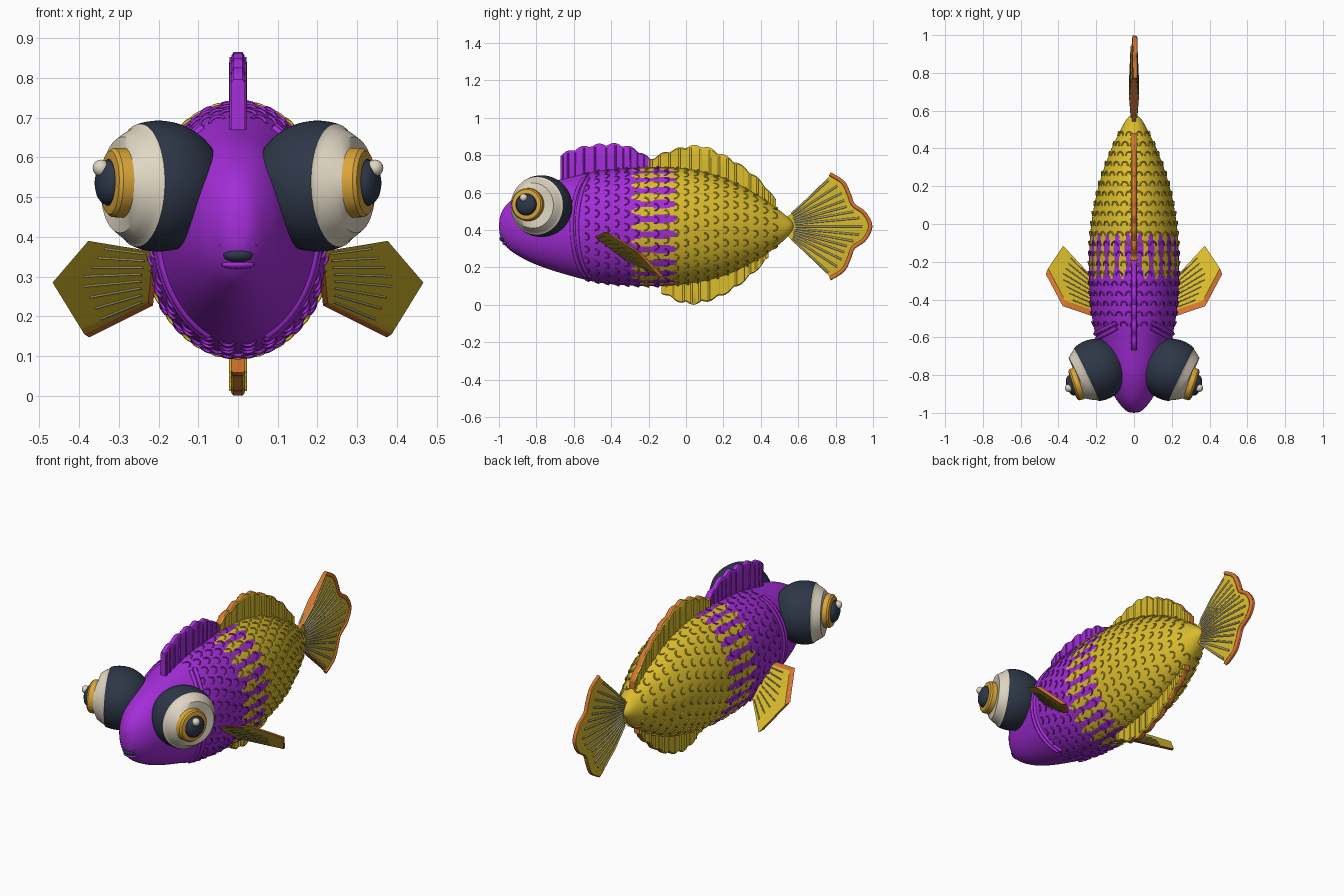
import bpy, bmesh
from math import sin, cos, pi, radians
from mathutils import Vector, Matrix

if "Cube" in bpy.data.objects:
    bpy.data.objects.remove(bpy.data.objects["Cube"])


def material(name, *rgb):
    m = bpy.data.materials.new(name)
    m.use_nodes = True
    m.diffuse_color = (*rgb, 1)
    m.node_tree.nodes["Principled BSDF"].inputs["Base Color"].default_value = (*rgb, 1)
    return m


PURPLE = material("purple", .37, .026, .69)
YELLOW = material("yellow", .71, .51, .026)
ORANGE = material("orange", .67, .18, .03)
NAVY = material("navy", .027, .038, .065)
CREAM = material("cream", .75, .68, .55)
GOLD = material("gold", .7, .38, .04)
TAN = material("rib tan", .38, .33, .15)


def build(name, verts, faces, mats, idx=None):
    me = bpy.data.meshes.new(name)
    me.from_pydata([tuple(v) for v in verts], [], faces)
    for m in mats:
        me.materials.append(m)
    if idx:
        me.polygons.foreach_set("material_index", idx)
    bm = bmesh.new()
    bm.from_mesh(me)
    bmesh.ops.remove_doubles(bm, verts=bm.verts, dist=1e-5)
    bmesh.ops.recalc_face_normals(bm, faces=bm.faces)
    bm.to_mesh(me)
    bm.free()
    me.polygons.foreach_set("use_smooth", [True] * len(me.polygons))
    me.set_sharp_from_angle(angle=radians(35))
    bpy.context.collection.objects.link(bpy.data.objects.new(name, me))


def tubes(name, paths, radius, mat):
    cu = bpy.data.curves.new(name, "CURVE")
    cu.dimensions = "3D"
    cu.bevel_depth, cu.bevel_resolution, cu.use_fill_caps = radius, 1, True
    for path in paths:
        sp = cu.splines.new("POLY")
        sp.points.add(len(path) - 1)
        for pt, co in zip(sp.points, path):
            pt.co = (*co, 1)
    cu.materials.append(mat)
    bpy.context.collection.objects.link(bpy.data.objects.new(name, cu))


def ball(name, loc, size, mat):
    bm = bmesh.new()
    bmesh.ops.create_uvsphere(bm, u_segments=24, v_segments=14, radius=1,
                              matrix=Matrix.LocRotScale(Vector(loc), None, Vector(size)))
    verts = [v.co.copy() for v in bm.verts]
    faces = [[v.index for v in f.verts] for f in bm.faces]
    bm.free()
    build(name, verts, faces, [mat])


def spline(pts, u):
    """Smooth curve through control tuples, u counted in points."""
    n = len(pts) - 1
    i = min(int(u), n - 1)
    t = u - i
    a, b, c, d = (Vector(pts[min(max(k, 0), n)]) for k in range(i - 1, i + 3))
    return b + .5 * t * (c - a + t * (2 * a - 5 * b + 4 * c - d + t * (3 * (b - c) + d - a)))


# Body sections: y, top, bottom, half width
SECTIONS = [(-1, .42, .42, 0), (-.992, .48, .365, .035), (-.96, .535, .31, .07),
            (-.9, .585, .265, .11), (-.8, .635, .215, .15), (-.65, .675, .165, .19),
            (-.45, .718, .117, .228), (-.2, .735, .1, .238), (0, .728, .112, .226),
            (.2, .68, .155, .188), (.38, .59, .24, .127), (.5, .505, .325, .07),
            (.56, .455, .385, .035), (.58, .42, .42, 0)]
LAST = len(SECTIONS) - 1


def section_at(y):
    lo, hi = 0, LAST
    for _ in range(24):
        mid = (lo + hi) / 2
        lo, hi = (mid, hi) if spline(SECTIONS, mid)[0] < y else (lo, mid)
    return spline(SECTIONS, lo)


def ring_point(s, a):
    y, top, bot, w = s
    return Vector((w * sin(a), y, (top + bot) / 2 + (top - bot) / 2 * cos(a)))


def skin(y, a):
    return ring_point(section_at(y), a)


def is_yellow(y, a):
    """Interlocking rounded blobs where the two colours meet."""
    d = (y + .17) / .125
    return int(cos(24 * a) + d - .7 * sin(pi * d) > 0)


# Body, purple in front and yellow behind
AROUND, ALONG = 240, LAST * 16
verts, faces, idx = [], [], []
for i in range(ALONG + 1):
    s = spline(SECTIONS, i * LAST / ALONG)
    verts += [ring_point(s, 2 * pi * j / AROUND) for j in range(AROUND)]
for i in range(ALONG):
    y = spline(SECTIONS, (i + .5) * LAST / ALONG)[0]
    for j in range(AROUND):
        k = (j + 1) % AROUND
        faces.append([i * AROUND + j, i * AROUND + k, (i + 1) * AROUND + k, (i + 1) * AROUND + j])
        idx.append(is_yellow(y, 2 * pi * (j + .5) / AROUND))
build("body", verts, faces, [PURPLE, YELLOW], idx)

# Scales: raised U-shaped rear edges in staggered rows
scales = ([], [])
for row in range(20):
    y = -.54 + row * .053
    _, top, bot, w = section_at(y)
    count = max(8, round(pi * (w + (top - bot) / 2) / .062))
    for k in range(count):
        a = 2 * pi * (k + .5 * (row % 2)) / count
        p = skin(y, a)
        back = (skin(y + .01, a) - p).normalized()
        side = (skin(y, a + .01) - p).normalized()
        out = side.cross(back).normalized()
        if out.dot(p - Vector((0, y, (top + bot) / 2))) < 0:
            out.negate()
        arc = []
        for q in range(9):
            t = pi * q / 8
            arc.append(p + side * .019 * cos(t) + back * .023 * sin(t) + out * (.007 * sin(t) - .002))
        scales[is_yellow(y + .02, a)].append(arc)
tubes("front_scales", scales[0], .004, PURPLE)
tubes("rear_scales", scales[1], .004, YELLOW)

# Gill ridges, a pair of lines on each cheek
ridges = []
for sx in (-1, 1):
    for shift in (0, .028):
        ridges.append([skin(-.61 + shift + .06 * ((d - 90) / 65) ** 2, sx * radians(d))
                       for d in range(25, 165, 5)])
tubes("gill_ridges", ridges, .011, PURPLE)


def fin(name, rows, shift, side, rim, rib, rib_step, rib_end=.93, rib_radius=.006,
        taper=(1, 1, 1, .7)):
    """Slab around (base, tip) rows, pushed both ways by shift, with a rim and raised ribs."""
    shift = Vector(shift)
    cols = (0, .5, .95, 1)
    verts, faces, idx = [], [], []
    for b, t in rows:
        for f, h in zip(cols, taper):
            p = Vector(b).lerp(Vector(t), f)
            verts += [p + shift * h, p - shift * h]
    for i in range(len(rows) - 1):
        a, b = 8 * i, 8 * i + 8
        for c in (0, 2, 4):
            for s in (0, 1):
                faces.append([a + c + s, a + c + 2 + s, b + c + 2 + s, b + c + s])
                idx.append(0)
        for c in (0, 6):
            faces.append([a + c, a + c + 1, b + c + 1, b + c])
            idx.append(1)
    for a in (0, 8 * len(rows) - 8):
        for c in (0, 2, 4):
            faces.append([a + c, a + c + 1, a + c + 3, a + c + 2])
            idx.append(1)
    build(name, verts, faces, [side, rim], idx)
    paths = []
    for b, t in rows[rib_step // 2::rib_step]:
        for s in (-1, 1):
            path = []
            for f in (.1, .5, rib_end):
                h = (taper[0] + (taper[1] - taper[0]) * f * 2 if f < .5
                     else taper[1] + (taper[2] - taper[1]) * (f - .5) / .45)
                path.append(Vector(b).lerp(Vector(t), f) + shift * s * h)
            paths.append(path)
    tubes(name + "_ribs", paths, rib_radius, rib)


def edge_rows(edge, top, steps):
    """Rows from inside the body out to a scalloped edge."""
    rows = []
    for i in range(steps + 1):
        y, z = spline(edge, i * (len(edge) - 1) / steps)
        s = section_at(y)
        wave = .016 * (abs(sin(pi * y / .085)) - .6)
        rows.append(((0, y, s[1] - .03), (0, y, z + wave)) if top
                    else ((0, y, s[2] + .03), (0, y, z - wave)))
    return rows


# Back fin in two parts, belly fin
fin("back_fin_front", edge_rows([(-.67, .8), (-.57, .84), (-.4, .86), (-.28, .835), (-.18, .77)], True, 48),
    (.016, 0, 0), PURPLE, PURPLE, PURPLE, 4, rib_radius=.005)
fin("back_fin_rear", edge_rows([(-.2, .775), (-.08, .825), (.07, .85), (.2, .8), (.31, .735),
                                (.41, .65), (.48, .56)], True, 64),
    (.017, 0, 0), YELLOW, ORANGE, YELLOW, 4)
fin("belly_fin", edge_rows([(-.13, .065), (-.02, .013), (.08, .012), (.2, .055), (.3, .12),
                            (.38, .19), (.44, .25)], False, 56),
    (.017, 0, 0), YELLOW, ORANGE, YELLOW, 4)

# Tail fan with a wavy rear edge, trimmed on one side
HALF = [(.78, .28), (.85, .235), (.883, .17), (.905, .115), (.965, .07)]
EDGE = HALF + [(.997, 0)] + [(y, -z) for y, z in reversed(HALF)]
rows = []
for i in range(45):
    y, z = spline(EDGE, i * 10 / 44)
    rows.append(((0, .54, .42 + z * .17), (0, y, .42 + z)))
fin("tail", rows, (.02, 0, 0), YELLOW, ORANGE, TAN, 3, .88, .006, (.5, 1, .55, .4))
tubes("tail_trim", [[Vector(t) + Vector((.007, -.011, 0)) for b, t in rows]], .012, ORANGE)

# Side fins, slanted slabs with an orange rim
for sx, label in ((-1, "right"), (1, "left")):
    shift = Vector((sx * -.006, .015, -.004))
    inner = [Vector((sx * x, y, z)) + shift for x, y, z in ((.214, -.49, .363), (.226, -.318, .235))]
    outer = [Vector((sx * x, y, z)) + shift for x, y, z in
             ((.377, -.435, .39), (.467, -.265, .285), (.387, -.145, .155))]
    rows = []
    for i in range(17):
        u = i / 8
        k = min(int(u), 1)
        rows.append((inner[0].lerp(inner[1], i / 16), outer[k].lerp(outer[k + 1], u - k)))
    fin(label + "_side_fin", rows, shift, YELLOW, ORANGE, TAN, 2, .7, .0035, (1, 1, 1, 1))

# Eyes: rings of (radius, height), the iris turned further outward than the ball
BALL = [(.165 * sin(t), -.165 * cos(t), 0) for t in (radians(d) for d in range(0, 111, 5))]
BALL += [(.15, .06, 1), (.143, .07, 1), (.133, .087, 1), (.121, .104, 1)]
IRIS = [(.084, -.034, 1), (.088, -.036, 2), (.087, -.008, 2), (.08, .001, 2), (.06, .005, 2),
        (.057, .005, 3), (.054, .016, 3), (.043, .026, 3), (.025, .033, 3), (0, .036, 3)]
SEG = 48
for sx, label in ((-1, "right"), (1, "left")):
    centre = Vector((sx * .2, -.773, .528))
    gaze = Vector((sx * .9, -.43, .03)).normalized()
    iris_centre = Vector((sx * .322, -.853, .537))
    iris_gaze = Vector((sx * .95, -.3, .02)).normalized()
    verts, faces, idx = [], [], []
    for rings, mid, axis in ((BALL, centre, gaze), (IRIS, iris_centre, iris_gaze)):
        turn = axis.to_track_quat("Z", "Y")
        for r, h, tint in rings:
            for j in range(SEG):
                t = 2 * pi * j / SEG
                verts.append(mid + turn @ Vector((r * cos(t), r * sin(t), h)))
                idx.append(tint)
    for i in range(len(BALL) + len(IRIS) - 1):
        for j in range(SEG):
            k = (j + 1) % SEG
            faces.append([i * SEG + j, i * SEG + k, (i + 1) * SEG + k, (i + 1) * SEG + j])
    build(label + "_eye", verts, faces, [NAVY, CREAM, GOLD, NAVY], idx[SEG:])
    ball(label + "_eye_glint", iris_centre + iris_gaze * .024 + Vector((0, -.008, .036)),
         (.021,) * 3, CREAM)

# Mouth
ball("upper_lip", (0, -.972, .378), (.05, .02, .011), PURPLE)
ball("lower_lip", (0, -.962, .33), (.042, .02, .011), PURPLE)
ball("mouth", (0, -.972, .354), (.038, .025, .018), NAVY)
